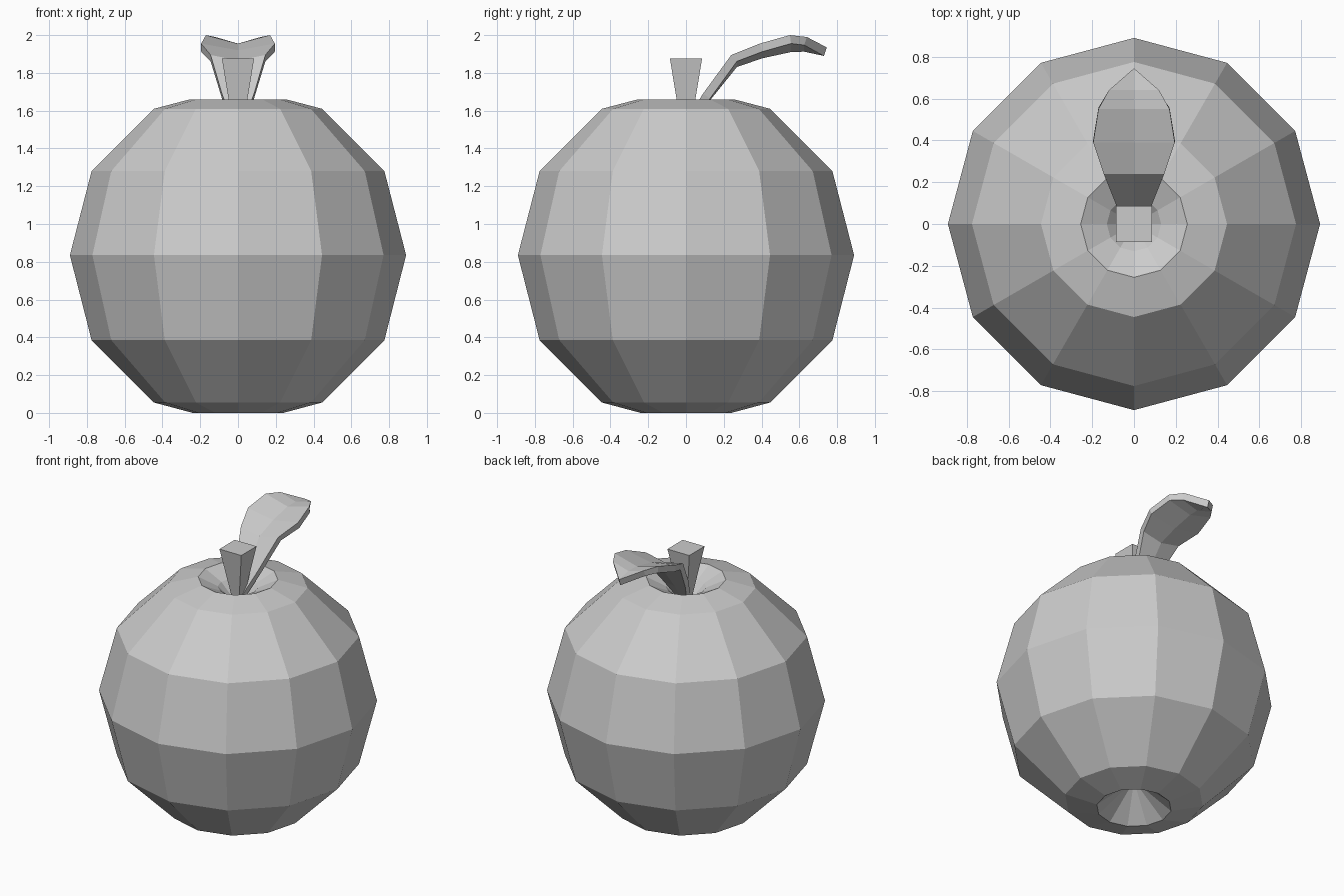
import bpy, bmesh, math
from mathutils import Vector

cube = bpy.data.objects.get("Cube")
if cube:
    bpy.data.objects.remove(cube, do_unlink=True)

grey = bpy.data.materials.new("plain_grey")
grey.use_nodes = True
grey.diffuse_color = (0.6, 0.6, 0.6, 1)
grey.node_tree.nodes["Principled BSDF"].inputs["Base Color"].default_value = grey.diffuse_color


def finish(name, bm):
    bmesh.ops.recalc_face_normals(bm, faces=bm.faces)
    mesh = bpy.data.meshes.new(name)
    bm.to_mesh(mesh)
    bm.free()
    mesh.materials.append(grey)
    obj = bpy.data.objects.new(name, mesh)
    bpy.context.collection.objects.link(obj)
    return obj


def bridge(bm, a, b):
    for i in range(len(a)):
        j = (i + 1) % len(a)
        bm.faces.new((a[i], a[j], b[j], b[i]))


def cap(bm, ring, point):
    tip = bm.verts.new(point)
    for i in range(len(ring)):
        bm.faces.new((ring[i], ring[(i + 1) % len(ring)], tip))


# Fruit body: twelve-sided lathe with a hollow at each pole
SIDES = 12
profile = [(0.24, 0), (0.445, 0.055), (0.775, 0.385), (0.89, 0.835),
           (0.775, 1.28), (0.445, 1.61), (0.255, 1.66), (0.13, 1.6)]
bm = bmesh.new()
rings = []
for r, z in profile:
    angles = [math.tau * k / SIDES for k in range(SIDES)]
    rings.append([bm.verts.new((r * math.cos(a), r * math.sin(a), z)) for a in angles])
for low, high in zip(rings, rings[1:]):
    bridge(bm, low, high)
cap(bm, rings[0], (0, 0, 0.2))
cap(bm, rings[-1], (0, 0, 1.47))
finish("fruit_body", bm)

# Stem: square peg that widens upwards
bm = bmesh.new()
ends = []
for h, z in [(0.02, 1.48), (0.085, 1.875)]:
    ends.append([bm.verts.new((sx * h, sy * h, z))
                 for sx, sy in ((-1, -1), (1, -1), (1, 1), (-1, 1))])
    bm.faces.new(ends[-1])
bridge(bm, *ends)
finish("stem", bm)

# Leaf: folded strip, each station is y, half width, edge height, fold depth
stations = [(-0.01, 0.025, 1.53, 0.0), (0.09, 0.085, 1.69, 0.01),
            (0.24, 0.145, 1.895, 0.03), (0.39, 0.195, 1.955, 0.035),
            (0.55, 0.17, 2.0, 0.045), (0.64, 0.12, 1.99, 0.035)]
tip = Vector((0, 0.745, 1.935))
THICK = 0.045
path = [Vector((0, y, z)) for y, w, z, d in stations] + [tip]
bm = bmesh.new()
sections = []
for i, (y, w, z, d) in enumerate(stations):
    along = path[i + 1] - path[max(i - 1, 0)]
    down = Vector((0, along.z, -along.y)).normalized() * THICK
    top = [Vector((-w, y, z)), Vector((0, y, z - d)), Vector((w, y, z))]
    loop = top + [p + down for p in reversed(top)]
    sections.append([bm.verts.new(p) for p in loop])
for a, b in zip(sections, sections[1:]):
    bridge(bm, a, b)
bm.faces.new(sections[0])
end = sections[-1]
t, u = bm.verts.new(tip), bm.verts.new(tip + Vector((0, -0.015, -0.045)))
for face in ((end[0], end[1], t), (end[1], end[2], t), (end[3], end[4], u),
             (end[4], end[5], u), (end[2], end[3], u, t), (end[5], end[0], t, u)):
    bm.faces.new(face)
finish("leaf", bm)
